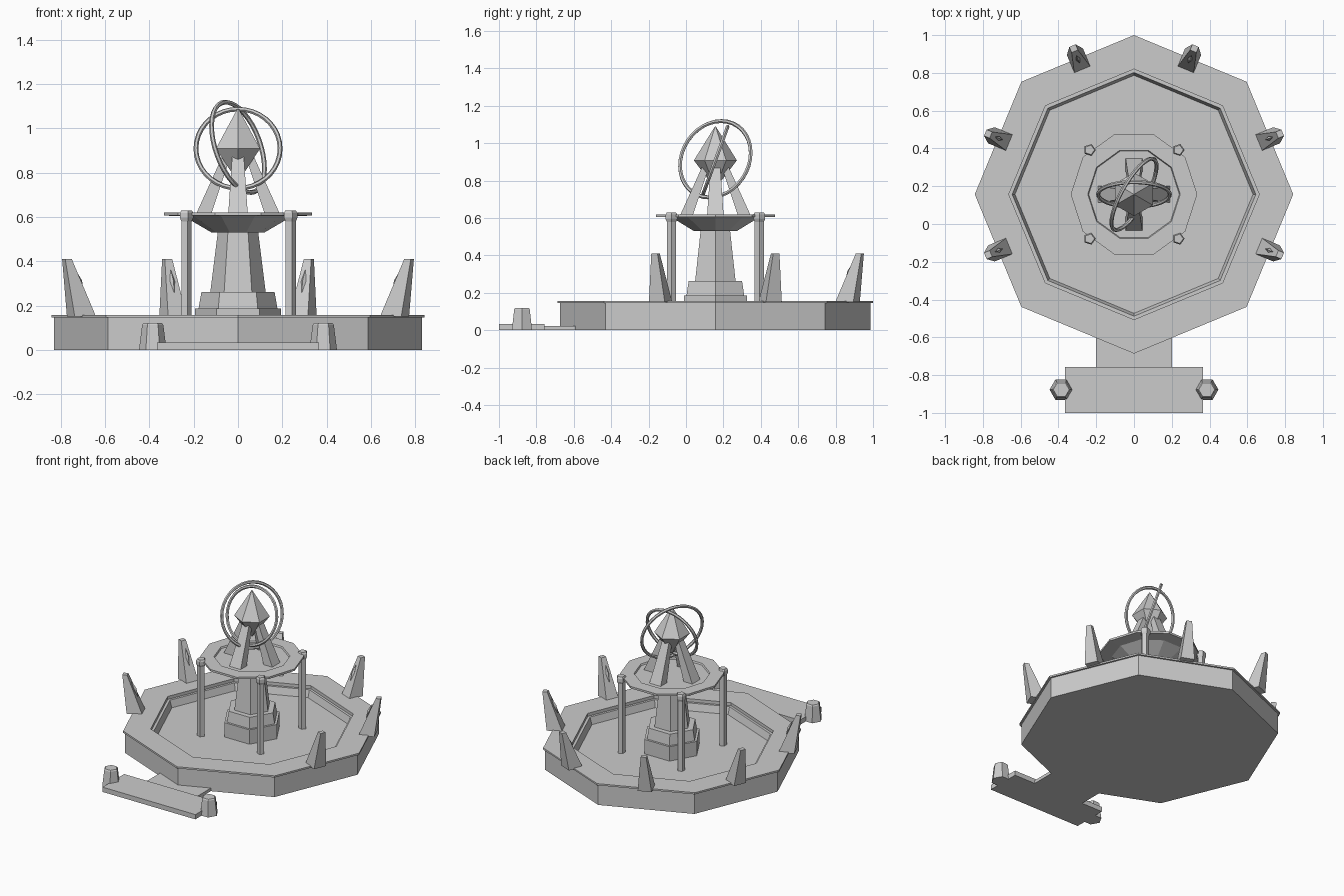
import bpy
from math import sin, cos, pi, radians, atan2
from mathutils import Vector

if "Cube" in bpy.data.objects:
    bpy.data.objects.remove(bpy.data.objects["Cube"])

CY = 0.157  # centre of the fountain in y


def make(name, verts, faces, loc=(0, 0, 0)):
    me = bpy.data.meshes.new(name)
    me.from_pydata(verts, [], faces)
    ob = bpy.data.objects.new(name, me)
    ob.location = loc
    bpy.context.collection.objects.link(ob)
    return ob


def lathe(name, profile, n, loc=(0, CY, 0), rot=0.0):
    """Low-poly solid of revolution from (radius, z) points, capped at both ends."""
    v = [(r * cos(rot + 2 * pi * i / n), r * sin(rot + 2 * pi * i / n), z)
         for r, z in profile for i in range(n)]
    f = [tuple(reversed(range(n)))]
    for k in range(len(profile) - 1):
        for i in range(n):
            j = (i + 1) % n
            f.append((k * n + i, k * n + j, (k + 1) * n + j, (k + 1) * n + i))
    f.append(tuple(range((len(profile) - 1) * n, len(profile) * n)))
    return make(name, v, f, loc)


def strut(name, angle, low, high):
    """Tapered block; each end is (radius, half depth, half width, z)."""
    v = []
    for r, d, w, z in (low, high):
        for sx, sy in ((-1, -1), (1, -1), (1, 1), (-1, 1)):
            x, y = r + sx * d, sy * w
            v.append((x * cos(angle) - y * sin(angle), x * sin(angle) + y * cos(angle), z))
    f = [(3, 2, 1, 0), (4, 5, 6, 7)] + [(i, (i + 1) % 4, (i + 1) % 4 + 4, i + 4) for i in range(4)]
    return make(name, v, f, (0, CY, 0))


def box(name, x, y0, y1, z):
    v = [(sx, sy, sz) for sz in (0, z) for sx, sy in ((-x, y0), (x, y0), (x, y1), (-x, y1))]
    f = [(3, 2, 1, 0), (4, 5, 6, 7)] + [(i, (i + 1) % 4, (i + 1) % 4 + 4, i + 4) for i in range(4)]
    return make(name, v, f)


def ring(name, radius, thick, normal, z):
    bpy.ops.mesh.primitive_torus_add(major_radius=radius, minor_radius=thick,
                                     major_segments=36, minor_segments=6, location=(0, CY, z))
    ob = bpy.context.object
    ob.name = name
    ob.rotation_euler = Vector(normal).to_track_quat('Z', 'Y').to_euler()


# Octagonal platform with lip and sunken basin
lathe("platform_basin", [(.83, 0), (.83, .145), (.843, .145), (.843, .157), (.663, .157),
                         (.663, .135), (.645, .135), (.63, .085)], 8)

# Hexagonal pedestal: base block, collar and tapered column
lathe("pedestal", [(.195, .08), (.195, .187), (.178, .187), (.165, .262),
                   (.125, .262), (.09, .54)], 6)

# Ten-sided upper bowl with flat rim
lathe("upper_bowl", [(.12, .53), (.245, .603), (.335, .606), (.335, .62),
                     (.245, .62), (.24, .61)], 10)

# Corner posts with caps
for sx in (-1, 1):
    for sy in (-1, 1):
        p = (.235 * sx, CY + .235 * sy, 0)
        lathe("corner_post", [(.026, .08), (.026, .6)], 5, p)
        lathe("post_cap", [(.026, .58), (.033, .595), (.033, .618), (.026, .63)], 5, p)

# Four legs holding the crystal
for k in range(4):
    strut("crystal_leg", k * pi / 2, (.16, .035, .045, .6), (.05, .018, .026, .88))

# Six-sided crystal
lathe("crystal", [(.002, .76), (.115, .908), (.002, 1.09)], 6, rot=pi / 2)

# Two tilted rings round the crystal
ring("inner_ring", .19, .011, (0, -cos(radians(20)), sin(radians(20))), .908)
ring("outer_ring", .214, .011, (.83, -.47, .3), .914)

# Outward-leaning fins on the rim (sides and back) with a small shard on the inner face
for deg in (-22.5, 22.5, 67.5, 112.5, 157.5, 202.5):
    a = radians(deg)
    strut("rim_fin", a, (.765, .052, .046, .15), (.836, .016, .018, .41))
    r = .774
    s = lathe("fin_shard", [(.001, -.055), (.012, 0), (.001, .055)], 4,
              (r * cos(a), CY + r * sin(a), .31))
    s.rotation_euler = (0, atan2(.107, .26), a)

# Front steps
box("front_path", .2, -.76, -.45, .022)
box("front_landing", .365, -1, -.757, .034)

# Hexagonal bollards on the landing
for sx in (-1, 1):
    lathe("bollard", [(.062, 0), (.048, .112), (.042, .12)], 6, (.385 * sx, -.877, 0))
